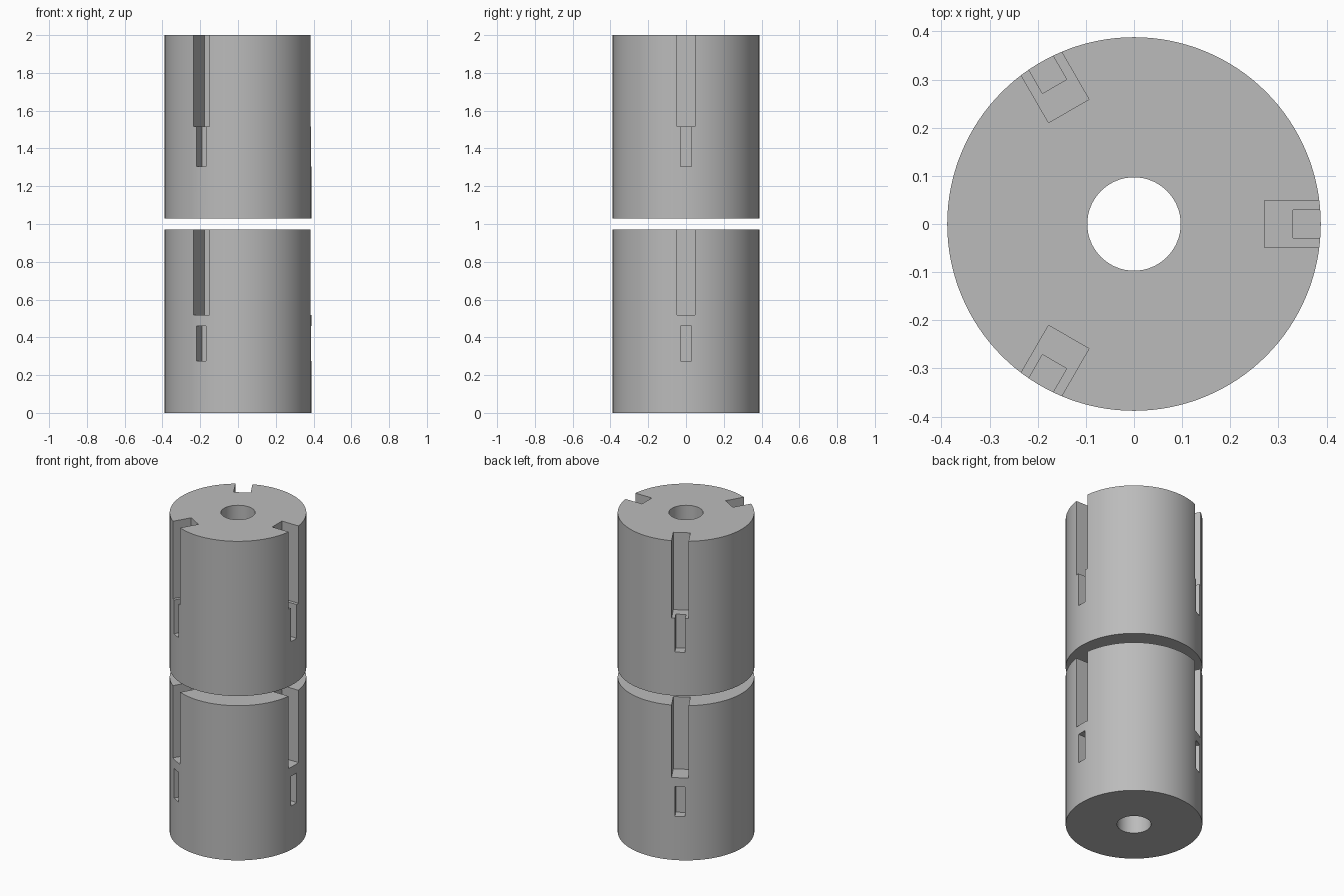
import bpy
from math import cos, sin, tau, radians

R, BORE = 0.388, 0.097

cube = bpy.data.objects.get("Cube")
if cube:
    bpy.data.objects.remove(cube, do_unlink=True)

grey = bpy.data.materials.new("plain grey")
grey.use_nodes = True
colour = (0.5, 0.5, 0.5, 1)
grey.diffuse_color = colour
grey.node_tree.nodes["Principled BSDF"].inputs["Base Color"].default_value = colour


def cylinder(name, radius, z0, z1, sides):
    bpy.ops.mesh.primitive_cylinder_add(vertices=sides, radius=radius, depth=z1 - z0,
                                        location=(0, 0, (z0 + z1) / 2))
    ob = bpy.context.object
    ob.name = name
    ob.data.materials.append(grey)
    return ob


def slot_cutter(inner, width, z0, z1, angle):
    outer = R + 0.1
    mid = (inner + outer) / 2
    bpy.ops.mesh.primitive_cube_add(size=1, rotation=(0, 0, angle),
                                    location=(mid * cos(angle), mid * sin(angle), (z0 + z1) / 2))
    ob = bpy.context.object
    ob.scale = (outer - inner, width, z1 - z0)
    ob.data.materials.append(grey)
    return ob


def cut(body, cutter):
    cutter.hide_render = True
    bpy.context.view_layer.update()
    mod = body.modifiers.new("cut", "BOOLEAN")
    mod.operation, mod.solver, mod.object = "DIFFERENCE", "EXACT", cutter
    bpy.ops.object.select_all(action="DESELECT")
    bpy.context.view_layer.objects.active = body
    body.select_set(True)
    bpy.ops.object.modifier_apply(modifier=mod.name)
    bpy.data.objects.remove(cutter, do_unlink=True)


def slotted_drum(name, z0, z1, key_bottom, pocket_bottom, pocket_top):
    body = cylinder(name, R, z0, z1, 128)
    cut(body, cylinder("bore_cutter", BORE, z0 - 0.1, z1 + 0.1, 64))
    # Three wide keyways open at the top, each with a narrow pocket below
    for i in range(3):
        angle = i * tau / 3
        cut(body, slot_cutter(0.271, 0.097, key_bottom, z1 + 0.1, angle))
        cut(body, slot_cutter(0.33, 0.058, pocket_bottom, pocket_top, angle))
    bpy.ops.object.shade_smooth_by_angle(angle=radians(30))


slotted_drum("lower_drum", 0.0, 0.97, 0.517, 0.274, 0.46)
# The upper pocket runs up into its keyway
slotted_drum("upper_drum", 1.03, 2.0, 1.515, 1.304, 1.6)
